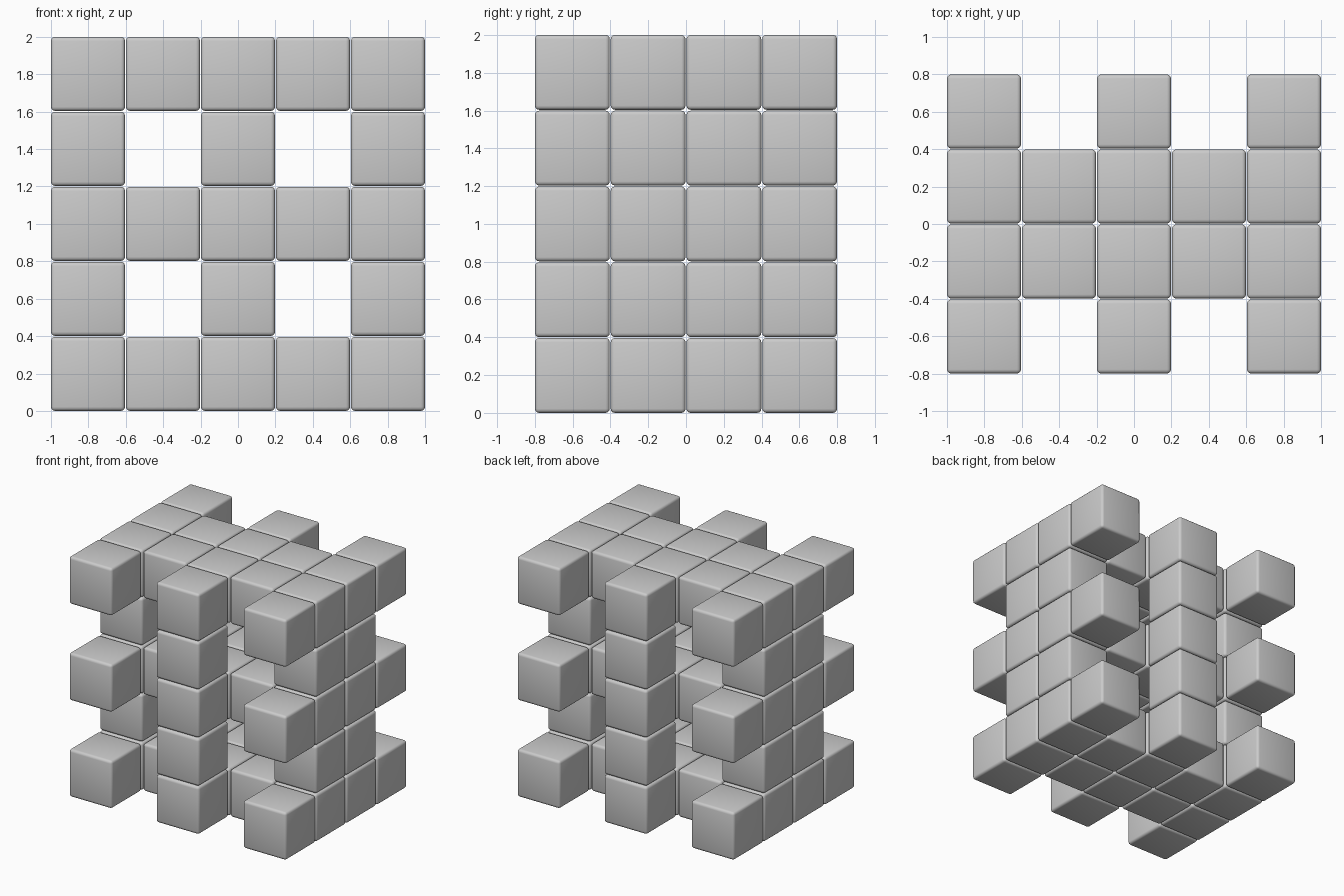
import bpy
import bmesh

# Remove the default cube
default = bpy.data.objects.get("Cube")
if default:
    bpy.data.objects.remove(default, do_unlink=True)

PITCH = 0.401
SIZE = 0.396
COLS, ROWS, LAYERS = 5, 4, 5

# Plain grey material
grey = bpy.data.materials.new("plain_grey")
grey.use_nodes = True
colour = (0.6, 0.6, 0.6, 1)
grey.diffuse_color = colour
grey.node_tree.nodes["Principled BSDF"].inputs["Base Color"].default_value = colour

# One soft-edged block, shared by every cell
mesh = bpy.data.meshes.new("rounded_block")
bm = bmesh.new()
bmesh.ops.create_cube(bm, size=SIZE)
bmesh.ops.bevel(bm, geom=bm.edges[:], offset=0.022, segments=3,
                profile=0.5, affect='EDGES')
for face in bm.faces:
    face.smooth = True
bm.to_mesh(mesh)
bm.free()
mesh.materials.append(grey)


def filled(i, j, k):
    """Lattice rule: full plates on even layers, open posts between them."""
    inner = j in (1, 2)
    if k % 2 == 0:
        return inner or i % 2 == 0
    if i == COLS // 2:
        return not inner
    return inner and i % 2 == 0


# Stack the blocks
for k in range(LAYERS):
    for j in range(ROWS):
        for i in range(COLS):
            if filled(i, j, k):
                kind = "plate_block" if k % 2 == 0 else "post_block"
                block = bpy.data.objects.new(kind, mesh)
                block.location = ((i - (COLS - 1) / 2) * PITCH,
                                  (j - (ROWS - 1) / 2) * PITCH,
                                  k * PITCH + SIZE / 2)
                bpy.context.collection.objects.link(block)
